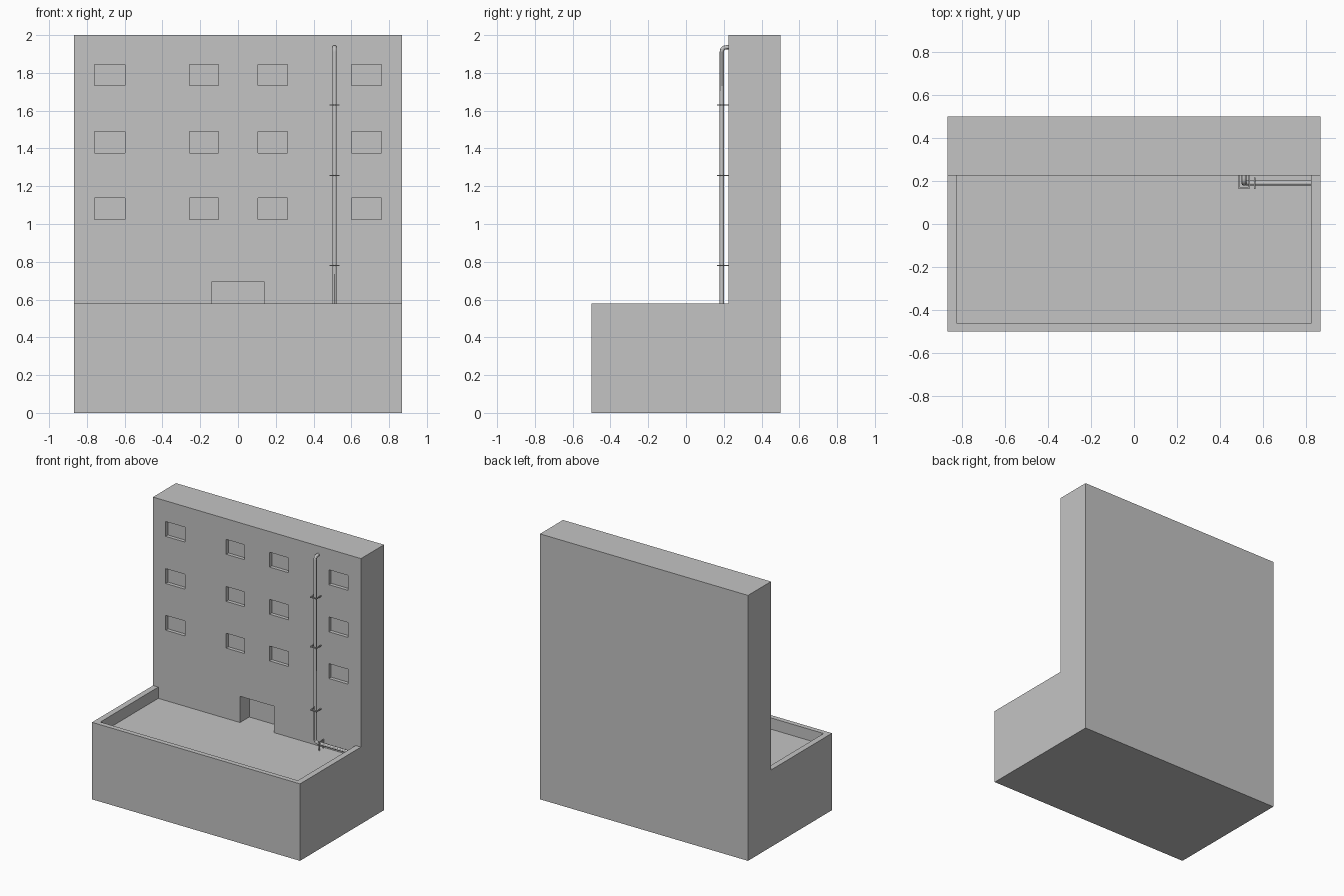
import bpy
import bmesh
from mathutils import Vector

cube = bpy.data.objects.get("Cube")
if cube:
    bpy.data.objects.remove(cube, do_unlink=True)

# One plain grey for everything
grey = bpy.data.materials.new("plain_grey")
grey.use_nodes = True
COLOUR = (0.55, 0.55, 0.55, 1)
grey.diffuse_color = COLOUR
grey.node_tree.nodes["Principled BSDF"].inputs["Base Color"].default_value = COLOUR

HALF_X, HALF_Y = 0.867, 0.5
WALL_Y = 0.226      # front face of the tall wall
ROOF_Z = 0.495      # sunken terrace floor
RIM_Z = 0.58        # parapet top


def link(name, data):
    obj = bpy.data.objects.new(name, data)
    bpy.context.collection.objects.link(obj)
    if not data.materials:
        data.materials.append(grey)
    return obj


def prism(name, outline, offset):
    """Extrude a closed outline of 3D points along an offset."""
    bm = bmesh.new()
    face = bm.faces.new([bm.verts.new(p) for p in outline])
    out = bmesh.ops.extrude_face_region(bm, geom=[face])
    verts = [v for v in out["geom"] if isinstance(v, bmesh.types.BMVert)]
    bmesh.ops.translate(bm, verts=verts, vec=Vector(offset))
    bmesh.ops.recalc_face_normals(bm, faces=bm.faces)
    mesh = bpy.data.meshes.new(name)
    bm.to_mesh(mesh)
    bm.free()
    return link(name, mesh)


def box(name, x0, x1, y0, y1, z0, z1):
    return prism(name, [(x0, y0, z0), (x1, y0, z0), (x1, y1, z0), (x0, y1, z0)],
                 (0, 0, z1 - z0))


def activate(obj):
    bpy.ops.object.select_all(action='DESELECT')
    obj.select_set(True)
    bpy.context.view_layer.objects.active = obj


def cut(target, cutter):
    mod = target.modifiers.new("cut", 'BOOLEAN')
    mod.operation = 'DIFFERENCE'
    mod.solver = 'EXACT'
    mod.object = cutter
    activate(target)
    bpy.ops.object.modifier_apply(modifier=mod.name)
    bpy.data.objects.remove(cutter, do_unlink=True)


# Building: L-shaped side profile extruded across the width
side = [(-HALF_Y, 0), (HALF_Y, 0), (HALF_Y, 2), (WALL_Y, 2),
        (WALL_Y, RIM_Z), (-HALF_Y, RIM_Z)]
building = prism("building", [(-HALF_X, y, z) for y, z in side], (2 * HALF_X, 0, 0))

# Sunken terrace behind the parapet
cut(building, box("terrace_cutter", -0.823, 0.823, -0.463, WALL_Y, ROOF_Z, RIM_Z + 0.1))

# Doorway recess
cut(building, box("door_cutter", -0.141, 0.141, WALL_Y - 0.1, WALL_Y + 0.11, ROOF_Z, 0.693))

# Window recesses: three rows of four
for z in (1.025, 1.377, 1.732):
    for x, width in ((-0.761, 0.163), (-0.257, 0.154), (0.105, 0.156), (0.6, 0.16)):
        cut(building, box("window_cutter", x, x + width,
                          WALL_Y - 0.1, WALL_Y + 0.027, z, z + 0.112))

# Drainpipe: out of the wall, down, then sideways into the parapet
PIPE_X, PIPE_Y, LOW_Z, TOP_Z = 0.511, 0.19, 0.536, 1.935
BEND = 0.024
corners = [Vector(p) for p in ((PIPE_X, WALL_Y + 0.01, TOP_Z), (PIPE_X, PIPE_Y, TOP_Z),
                               (PIPE_X, PIPE_Y, LOW_Z), (0.83, PIPE_Y, LOW_Z))]
path = [corners[0]]
for before, corner, after in zip(corners, corners[1:], corners[2:]):
    a = corner + (before - corner).normalized() * BEND
    b = corner + (after - corner).normalized() * BEND
    for i in range(7):
        t = i / 6
        path.append(a * (1 - t) ** 2 + corner * 2 * t * (1 - t) + b * t ** 2)
path.append(corners[-1])

curve = bpy.data.curves.new("drainpipe", 'CURVE')
curve.dimensions = '3D'
curve.bevel_depth = 0.0115
curve.bevel_resolution = 4
curve.use_fill_caps = True
spline = curve.splines.new('POLY')
spline.points.add(len(path) - 1)
for point, co in zip(spline.points, path):
    point.co = (*co, 1)
pipe = link("drainpipe", curve)
activate(pipe)
bpy.ops.object.convert(target='MESH')
bpy.ops.object.shade_smooth_by_angle()

# U-shaped pipe brackets: (across, distance from the mounting surface)
W, T = 0.027, 0.007


def u_outline(depth):
    return [(-W, 0), (-W, depth), (W, depth), (W, 0),
            (W - T, 0), (W - T, depth - T), (T - W, depth - T), (T - W, 0)]


for i, z in enumerate((0.78, 1.257, 1.63)):
    prism(f"wall_bracket_{i + 1}",
          [(PIPE_X + u, WALL_Y - v, z - T / 2) for u, v in u_outline(0.061)], (0, 0, T))

# Floor bracket under the sideways run
prism("floor_bracket",
      [(0.558, PIPE_Y + u, ROOF_Z + v) for u, v in u_outline(0.066)], (T, 0, 0))
